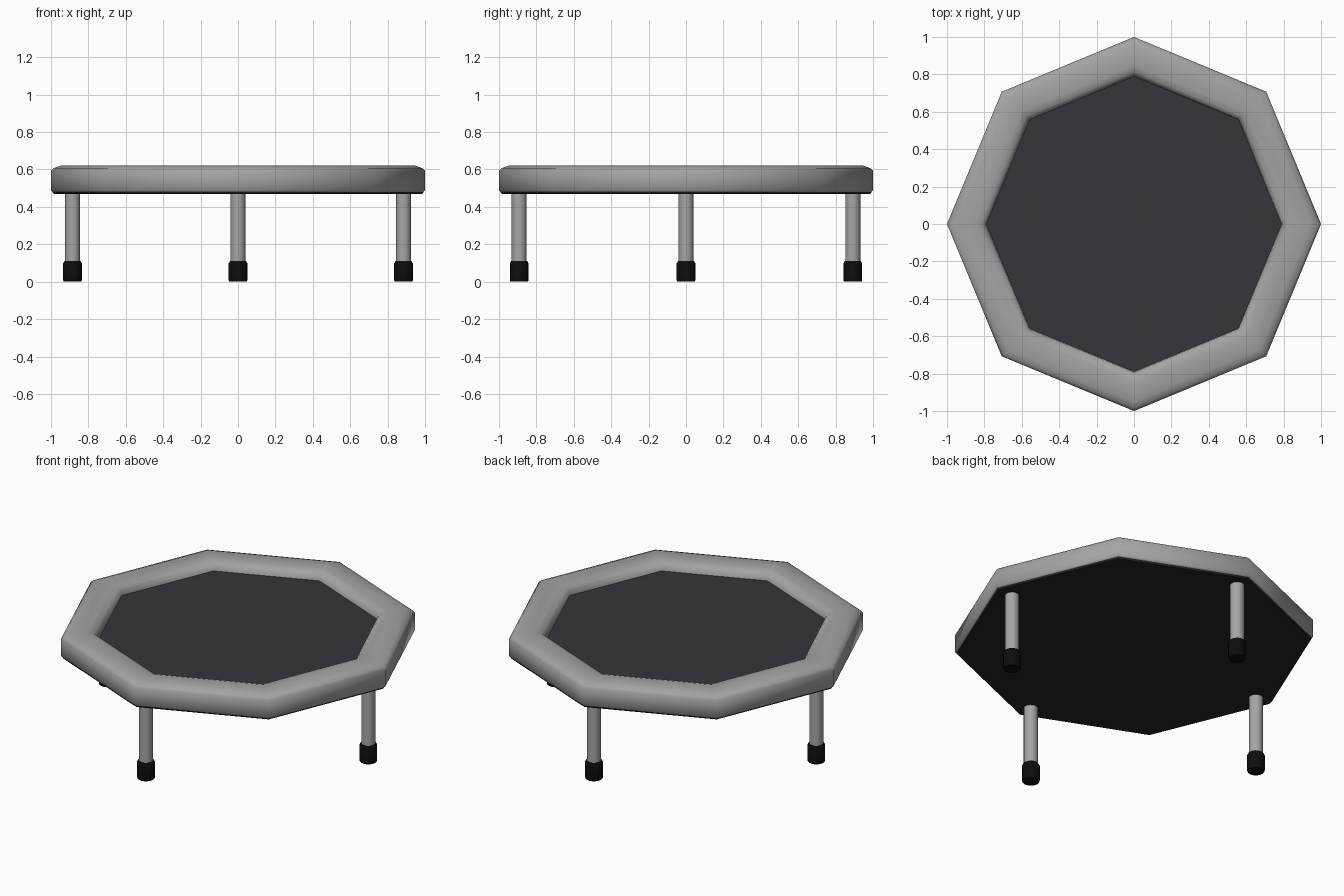
import bpy, bmesh, math

if "Cube" in bpy.data.objects:
    bpy.data.objects.remove(bpy.data.objects["Cube"])


def material(name, rgb):
    m = bpy.data.materials.new(name)
    m.diffuse_color = (*rgb, 1)
    m.use_nodes = True
    m.node_tree.nodes["Principled BSDF"].inputs["Base Color"].default_value = m.diffuse_color
    return m


GREY = material("padding grey", (0.37, 0.37, 0.37))
STEEL = material("leg grey", (0.38, 0.38, 0.38))
MAT = material("mat charcoal", (0.036, 0.036, 0.044))
UNDER = material("underside dark", (0.018, 0.018, 0.02))
RUBBER = material("rubber black", (0.004, 0.004, 0.004))


def lathe(name, profile, sides, mat, loc=(0, 0, 0), angle=40, closed=False):
    """Revolve (radius, z) points; an open profile is capped at both ends."""
    bm = bmesh.new()
    rings = []
    for r, z in profile:
        rings.append([bm.verts.new((r * math.cos(2 * math.pi * i / sides),
                                    r * math.sin(2 * math.pi * i / sides), z))
                      for i in range(sides)])
    n = len(rings)
    for k in range(n if closed else n - 1):
        a, b = rings[k], rings[(k + 1) % n]
        for i in range(sides):
            j = (i + 1) % sides
            bm.faces.new((a[i], a[j], b[j], b[i]))
    if not closed:
        bm.faces.new(rings[0][::-1])
        bm.faces.new(rings[-1])
    bmesh.ops.recalc_face_normals(bm, faces=bm.faces[:])
    me = bpy.data.meshes.new(name)
    bm.to_mesh(me)
    bm.free()
    me.materials.append(mat)
    ob = bpy.data.objects.new(name, me)
    bpy.context.collection.objects.link(ob)
    ob.location = loc
    bpy.ops.object.select_all(action='DESELECT')
    ob.select_set(True)
    bpy.context.view_layer.objects.active = ob
    bpy.ops.object.shade_smooth_by_angle(angle=math.radians(angle))
    return ob


# Octagonal padded rim
lathe("padded_rim", [(0.99, 0.478), (1.0, 0.488), (1.0, 0.592), (0.985, 0.607),
                     (0.95, 0.62), (0.85, 0.62), (0.815, 0.61), (0.795, 0.592),
                     (0.788, 0.555), (0.788, 0.478)], 8, GREY, angle=48, closed=True)

# Jumping mat and underside panel
lathe("jumping_mat", [(0.795, 0.55), (0.795, 0.566)], 8, MAT)
lathe("underside_panel", [(0.985, 0.47), (0.992, 0.48)], 8, UNDER)

# Four legs with rubber feet, under alternate corners
for label, x, y in (("right", 0.885, 0), ("back", 0, 0.892),
                    ("left", -0.885, 0), ("front", 0, -0.892)):
    lathe(label + "_leg", [(0.04, 0.05), (0.04, 0.475)], 16, STEEL, (x, y, 0))
    lathe(label + "_foot", [(0.047, 0.0), (0.05, 0.008), (0.05, 0.098),
                            (0.043, 0.11)], 16, RUBBER, (x, y, 0))
